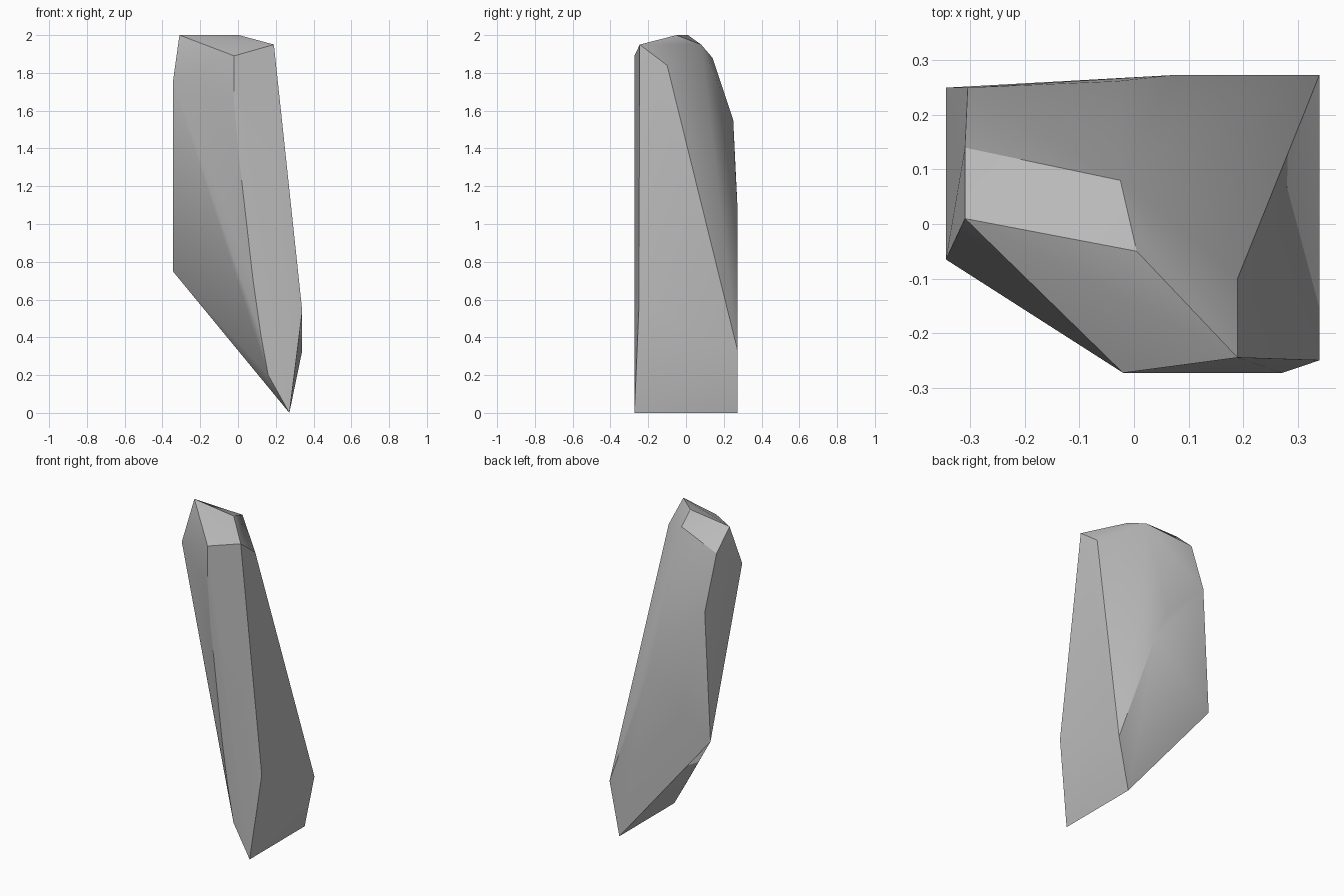
import bpy, bmesh, math

cube = bpy.data.objects.get("Cube")
if cube:
    bpy.data.objects.remove(cube, do_unlink=True)

# Single stone colour
stone = bpy.data.materials.new("grey_stone")
stone.use_nodes = True
grey = (0.5, 0.5, 0.5, 1)
stone.diffuse_color = grey
bsdf = next(n for n in stone.node_tree.nodes if n.type == "BSDF_PRINCIPLED")
bsdf.inputs["Base Color"].default_value = grey
bsdf.inputs["Roughness"].default_value = 0.9

# Corner points of the shard, grouped by the facet they outline
crown = [(-.31, .01, 2), (.005, -.05, 2), (-.025, .08, 1.95), (-.31, .14, 1.88)]
left_side = [(-.345, -.065, 1.75), (-.305, .25, 1.55), (-.345, .25, .75)]
right_side = [(.19, -.245, 1.95), (.19, -.1, 1.84),
              (.34, -.25, .54), (.34, .273, .33)]
back_ridge = [(-.03, .262, 1.28), (.07, .273, 1.08)]
foot = [(.272, -.273, 0), (.272, .273, 0)]
front_ridge = [(x, -.273, z) for x, z in
               [(-.02, 1.89), (-.02, 1.65), (0, 1.4), (.08, .7), (.12, .42), (.16, .2)]]

# Chipped shard: a convex block wrapped around the corners
bm = bmesh.new()
for point in crown + left_side + right_side + back_ridge + foot + front_ridge:
    bm.verts.new(point)
hull = bmesh.ops.convex_hull(bm, input=bm.verts[:])
loose = {v for v in hull["geom_interior"] + hull["geom_unused"]
         if isinstance(v, bmesh.types.BMVert)}
bmesh.ops.delete(bm, geom=list(loose), context="VERTS")
bmesh.ops.dissolve_limit(bm, angle_limit=math.radians(1),
                         verts=bm.verts[:], edges=bm.edges[:])
bmesh.ops.recalc_face_normals(bm, faces=bm.faces[:])
mesh = bpy.data.meshes.new("rock_shard")
bm.to_mesh(mesh)
bm.free()

shard = bpy.data.objects.new("rock_shard", mesh)
bpy.context.collection.objects.link(shard)
mesh.materials.append(stone)

# Soft facets with crisp edges
bpy.ops.object.select_all(action="DESELECT")
shard.select_set(True)
bpy.context.view_layer.objects.active = shard
bpy.ops.object.shade_smooth_by_angle(angle=math.radians(30))
